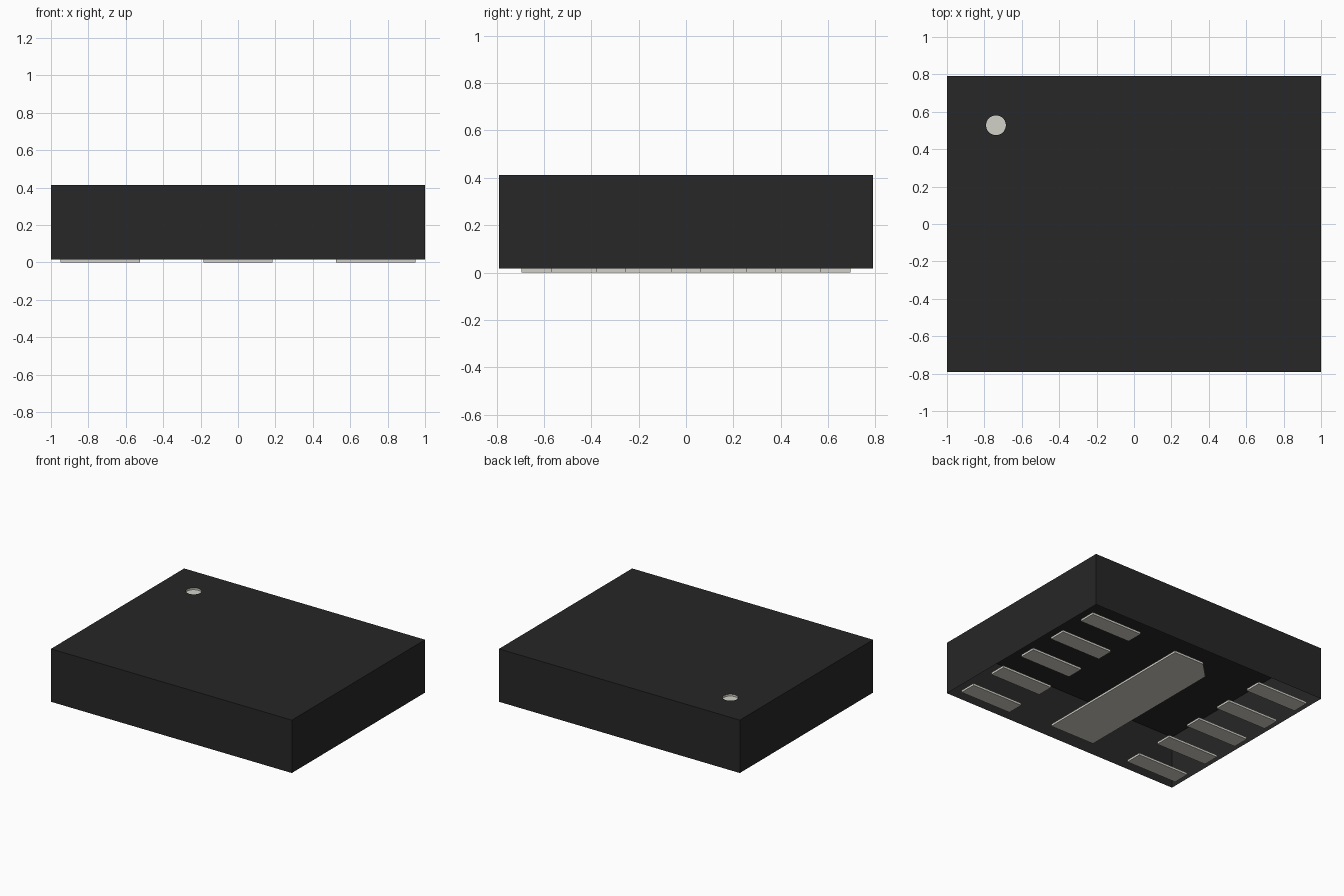
import bpy, bmesh, math

cube = bpy.data.objects.get("Cube")
if cube:
    bpy.data.objects.remove(cube, do_unlink=True)


def material(name, rgb):
    m = bpy.data.materials.new(name)
    m.use_nodes = True
    m.diffuse_color = (*rgb, 1)
    bsdf = next(n for n in m.node_tree.nodes if n.type == 'BSDF_PRINCIPLED')
    bsdf.inputs["Base Color"].default_value = (*rgb, 1)
    return m


BLACK = material("black plastic", (0.0205, 0.02, 0.02))
METAL = material("pale metal", (0.645, 0.638, 0.572))


def prism(name, outline, z0, z1, *mats):
    """Extrude a flat outline from z0 up to z1."""
    bm = bmesh.new()
    face = bm.faces.new([bm.verts.new((x, y, z0)) for x, y in outline])
    top = bmesh.ops.extrude_face_region(bm, geom=[face])["geom"]
    verts = [v for v in top if isinstance(v, bmesh.types.BMVert)]
    bmesh.ops.translate(bm, verts=verts, vec=(0, 0, z1 - z0))
    bmesh.ops.recalc_face_normals(bm, faces=bm.faces)
    mesh = bpy.data.meshes.new(name)
    bm.to_mesh(mesh)
    bm.free()
    for m in mats:
        mesh.materials.append(m)
    ob = bpy.data.objects.new(name, mesh)
    bpy.context.collection.objects.link(ob)
    return ob


def rect(x0, x1, y0, y1):
    return [(x0, y0), (x1, y0), (x1, y1), (x0, y1)]


BASE, TOP = 0.016, 0.413
DOT_X, DOT_Y, DOT_R, DOT_DEPTH = -0.738, 0.528, 0.053, 0.014

# Package body with a shallow round orientation mark sunk into the top
body = prism("package_body", rect(-1, 1, -0.79, 0.79), BASE, TOP, BLACK, METAL)
circle = [(DOT_X + DOT_R * math.cos(math.tau * i / 32),
           DOT_Y + DOT_R * math.sin(math.tau * i / 32)) for i in range(32)]
cutter = prism("mark_cutter", circle, TOP - DOT_DEPTH, TOP + 0.1, METAL)
cutter.hide_render = True
cut = body.modifiers.new("mark_recess", 'BOOLEAN')
cut.operation = 'DIFFERENCE'
cut.solver = 'EXACT'
cut.object = cutter
bpy.context.view_layer.objects.active = body
bpy.ops.object.modifier_apply(modifier=cut.name)
bpy.data.objects.remove(cutter, do_unlink=True)

# The shell is hollow and open underneath; floor and wall of the mark are pale
bm = bmesh.new()
bm.from_mesh(body.data)
bottom = [f for f in bm.faces if all(v.co.z < BASE + 0.001 for v in f.verts)]
bmesh.ops.delete(bm, geom=bottom, context='FACES')
for f in bm.faces:
    inside = all(math.hypot(v.co.x - DOT_X, v.co.y - DOT_Y) < DOT_R + 0.005
                 for v in f.verts)
    f.material_index = 1 if inside else 0
bm.to_mesh(body.data)
bm.free()

# Central heat pad with one clipped corner
W, L, C = 0.185, 0.655, 0.12
prism("heat_pad", [(-W, -L), (W, -L), (W, L), (C - W, L), (-W, L - C)],
      0, BASE, METAL)

# Five contact pads along each side
for side, s in (("left", 1), ("right", -1)):
    for i in range(5):
        y = (i - 2) * 0.316
        x0, x1 = sorted((s * 0.525, s * 0.949))
        prism(f"contact_pad_{side}_{i + 1}",
              rect(x0, x1, y - 0.063, y + 0.063), 0, BASE, METAL)
